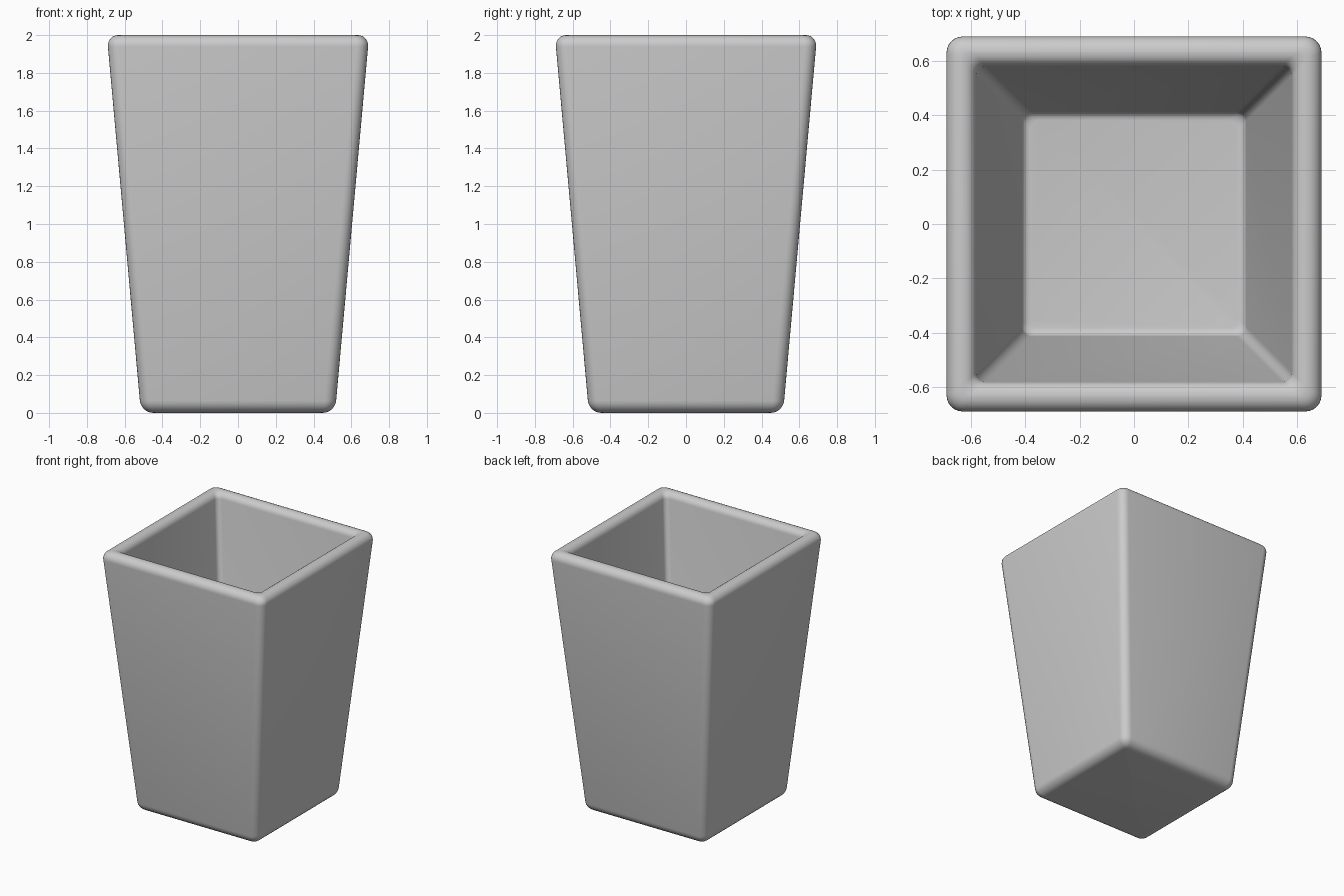
import bpy, bmesh, math

if "Cube" in bpy.data.objects:
    bpy.data.objects.remove(bpy.data.objects["Cube"])

STEPS = 6  # segments per rounded corner


def arc(cx, cz, r, a0, a1, n=6):
    """Points of a profile arc (half-width, height)."""
    out = []
    for i in range(n + 1):
        a = math.radians(a0 + (a1 - a0) * i / n)
        out.append((cx + r * math.cos(a), cz + r * math.sin(a)))
    return out


def square_ring(bm, half, radius, z):
    """Rounded square loop of vertices."""
    c = half - radius
    ring = []
    for q, (sx, sy) in enumerate(((1, 1), (-1, 1), (-1, -1), (1, -1))):
        for i in range(STEPS + 1):
            a = math.pi / 2 * (q + i / STEPS)
            ring.append(bm.verts.new((sx * c + radius * math.cos(a),
                                      sy * c + radius * math.sin(a), z)))
    return ring


# Wall profile: underside edge, outer wall, rim, inner wall, floor edge
tilt = 5.2
outer = arc(0.448, 0.072, 0.072, -90, -tilt) + arc(0.634, 1.945, 0.055, -tilt, 90)
inner = arc(0.63, 1.95, 0.05, 90, 180 - tilt) + arc(0.382, 0.13, 0.03, -tilt, -90, 4)
profile = [(h, z, 0.012 + max(0, h - 0.448) * 0.7 if z < 0.072 else
            0.06 if z < 1.0 else max(0.015, 0.06 - max(0, 0.688 - h) * 0.6))
           for h, z in outer]
profile += [(h, z, 0.035) for h, z in inner]

# Tapered square planter
bm = bmesh.new()
rings = [square_ring(bm, h, r, z) for h, z, r in profile]
n = len(rings[0])
for lo, hi in zip(rings, rings[1:]):
    for i in range(n):
        j = (i + 1) % n
        bm.faces.new((lo[i], lo[j], hi[j], hi[i]))
bm.faces.new(rings[0][::-1])
bm.faces.new(rings[-1])
bmesh.ops.remove_doubles(bm, verts=bm.verts, dist=0.0001)
bmesh.ops.recalc_face_normals(bm, faces=bm.faces)

mesh = bpy.data.meshes.new("planter")
bm.to_mesh(mesh)
bm.free()
planter = bpy.data.objects.new("planter", mesh)
bpy.context.collection.objects.link(planter)
bpy.context.view_layer.objects.active = planter
planter.select_set(True)
bpy.ops.object.shade_smooth_by_angle(angle=math.radians(40))
